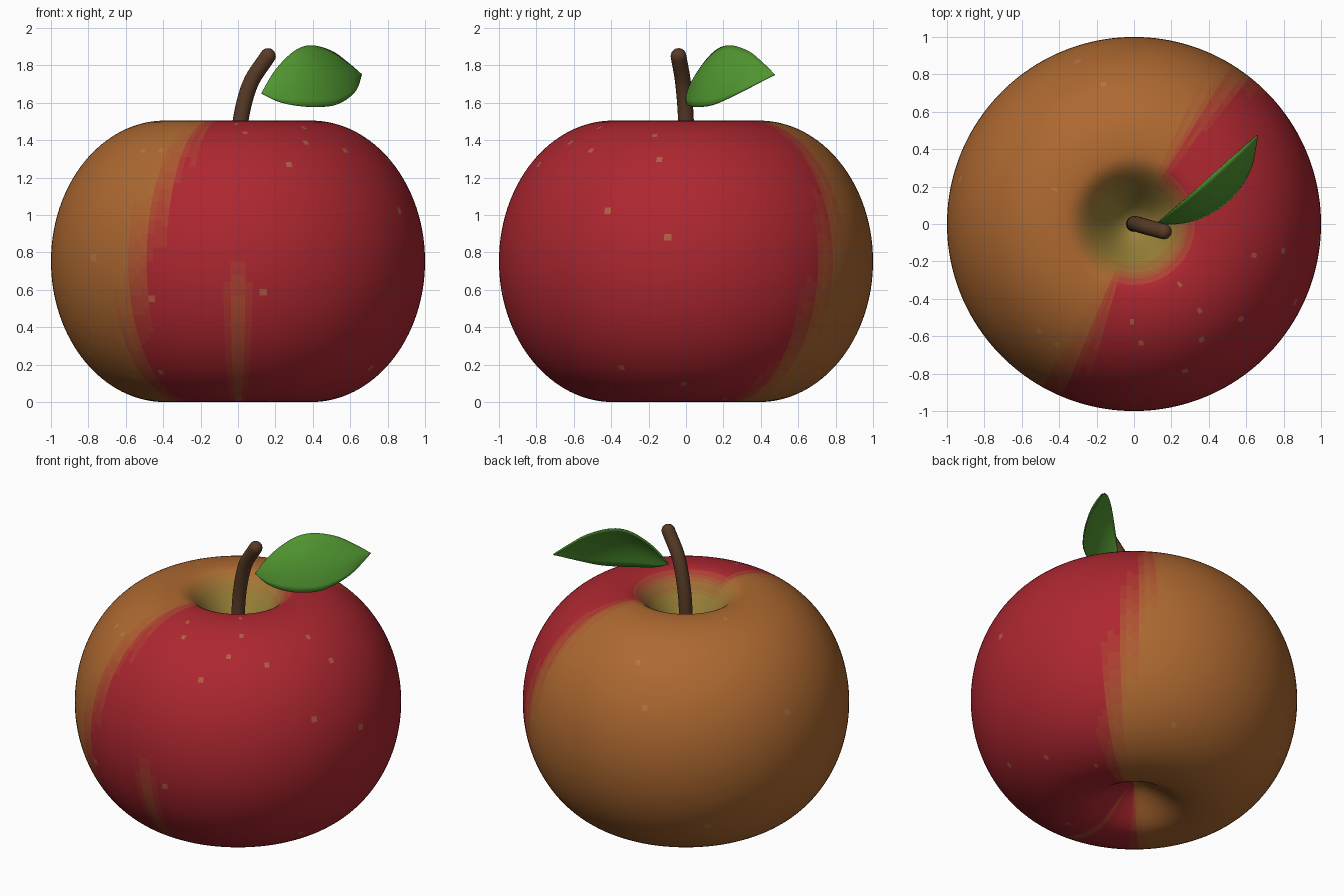
import bpy, bmesh, math, random
from mathutils import Vector

if "Cube" in bpy.data.objects:
    bpy.data.objects.remove(bpy.data.objects["Cube"])

random.seed(4)
RED, ORANGE = Vector((0.42, 0.02, 0.03)), Vector((0.42, 0.14, 0.03))
YELLOW, FLECK = Vector((0.32, 0.22, 0.04)), Vector((0.5, 0.25, 0.1))


def material(name, color):
    m = bpy.data.materials.new(name)
    m.diffuse_color = (*color, 1)
    m.use_nodes = True
    m.node_tree.nodes["Principled BSDF"].inputs["Base Color"].default_value = m.diffuse_color
    return m


def mesh_object(name, bm):
    bmesh.ops.remove_doubles(bm, verts=bm.verts, dist=1e-5)
    bmesh.ops.recalc_face_normals(bm, faces=bm.faces)
    for f in bm.faces:
        f.smooth = True
    me = bpy.data.meshes.new(name)
    bm.to_mesh(me)
    bm.free()
    ob = bpy.data.objects.new(name, me)
    bpy.context.collection.objects.link(ob)
    return ob


def grid_faces(bm, rows, closed=False):
    for a, b in zip(rows, rows[1:]):
        n = len(a)
        for i in range(n if closed else n - 1):
            j = (i + 1) % n
            bm.faces.new((a[i], a[j], b[j], b[i]))


def spline(points, steps):
    """Smooth curve through the points."""
    p = [Vector(q) for q in points]
    p = [2 * p[0] - p[1]] + p + [2 * p[-1] - p[-2]]
    out = []
    for a, b, c, d in zip(p, p[1:], p[2:], p[3:]):
        for k in range(steps):
            t = k / steps
            out.append(0.5 * (2 * b + (c - a) * t + (2 * a - 5 * b + 4 * c - d) * t * t
                              + (3 * b - a - 3 * c + d) * t ** 3))
    return out + [p[-2]]


def smooth(lo, hi, x):
    t = min(max((x - lo) / (hi - lo), 0), 1)
    return t * t * (3 - 2 * t)


# Apple body: dimple, rounded side and stem cavity as one turned profile
RIM, TOP, MID = 0.39, 1.505, 0.7525


def hollow(r, depth):
    return depth * (1 - (r / RIM) ** 2) ** 3


inner = [RIM * i / 24 for i in range(24)]
profile = [(r, hollow(r, 0.16)) for r in inner]
for i in range(65):
    a = math.pi * (i / 64 - 0.5)
    profile.append((RIM + (1 - RIM) * math.cos(a), MID + MID * math.sin(a)))
profile += [(r, TOP - hollow(r, 0.345)) for r in reversed(inner)]

SEG = 160
bm = bmesh.new()
rows = [[bm.verts.new((r * math.cos(math.tau * i / SEG), r * math.sin(math.tau * i / SEG), z))
         for i in range(SEG)] for r, z in profile]
grid_faces(bm, rows, closed=True)
apple = mesh_object("apple_body", bm)

# Skin colours: red front-right, orange back-left, yellow cavity, pale flecks
slots = {}


def slot(key, color):
    if key not in slots:
        slots[key] = len(slots)
        apple.data.materials.append(material("skin_%d" % slots[key], color))
    return slots[key]


for f in apple.data.polygons:
    x, y, z = f.center
    r = math.hypot(x, y)
    ang = math.degrees(math.atan2(y, x)) % 360
    shift = 15 * (z - 0.76) + 2 * math.sin(ang * 0.9)
    u = smooth(41, 57, ang - shift) * (1 - smooth(230, 246, ang - shift))
    u = max(u, 0.4 * (1 - smooth(0, 5, abs(ang - 270))) * (1 - smooth(0.5, 0.85, z)))
    g = 1 - smooth(0.17, 0.36, r) if z > MID else 0
    u, g = round(u * 8) / 8, round(g * 6) / 6
    fleck = r > 0.4 and random.random() < 0.003
    color = RED.lerp(ORANGE, u).lerp(YELLOW, g)
    if fleck:
        color = color.lerp(FLECK, 0.4)
    f.material_index = slot((u, g, fleck), color)

# Stem: bent tube with a rounded end
path = spline([(0, 0, 1.1), (0, 0, 1.3), (0.013, 0, 1.5), (0.065, -0.015, 1.7), (0.16, -0.04, 1.85)], 8)
radii = [1.0] * len(path)
R = 0.042
end, tangent = path[-1], (path[-1] - path[-2]).normalized()
for i in range(1, 9):
    a = math.pi / 2 * i / 8
    path.append(end + tangent * R * math.sin(a))
    radii.append(max(math.cos(a), 0.02))
cu = bpy.data.curves.new("stem", "CURVE")
cu.dimensions = "3D"
cu.bevel_depth, cu.bevel_resolution, cu.use_fill_caps = R, 6, True
sp = cu.splines.new("POLY")
sp.points.add(len(path) - 1)
for pt, co, rad in zip(sp.points, path, radii):
    pt.co, pt.radius = (*co, 1), rad
sp.use_smooth = True
stem = bpy.data.objects.new("stem", cu)
bpy.context.collection.objects.link(stem)
cu.materials.append(material("stem_brown", (0.1, 0.045, 0.02)))

# Leaf: slightly bulged sheet between its upper and lower edges
upper = spline([(0.125, 0.005, 1.65), (0.2, 0.07, 1.775), (0.3, 0.155, 1.875), (0.39, 0.235, 1.905),
                (0.5, 0.335, 1.875), (0.59, 0.415, 1.81), (0.66, 0.475, 1.75)], 5)
lower = spline([(0.125, 0.005, 1.65), (0.22, 0.002, 1.605), (0.33, 0.022, 1.583), (0.44, 0.075, 1.578),
                (0.54, 0.16, 1.595), (0.625, 0.3, 1.66), (0.66, 0.475, 1.75)], 5)
bulge = Vector((0.6, -0.65, 0.45)).normalized()
bm = bmesh.new()
rows = []
for a, b in zip(upper, lower):
    width = (a - b).length
    rows.append([bm.verts.new(a.lerp(b, k / 10) + bulge * 0.08 * width * math.sin(math.pi * k / 10))
                 for k in range(11)])
grid_faces(bm, rows)
leaf = mesh_object("leaf", bm)
leaf.data.materials.append(material("leaf_green", (0.08, 0.3, 0.03)))
mod = leaf.modifiers.new("thickness", "SOLIDIFY")
mod.thickness, mod.offset = 0.008, 0
